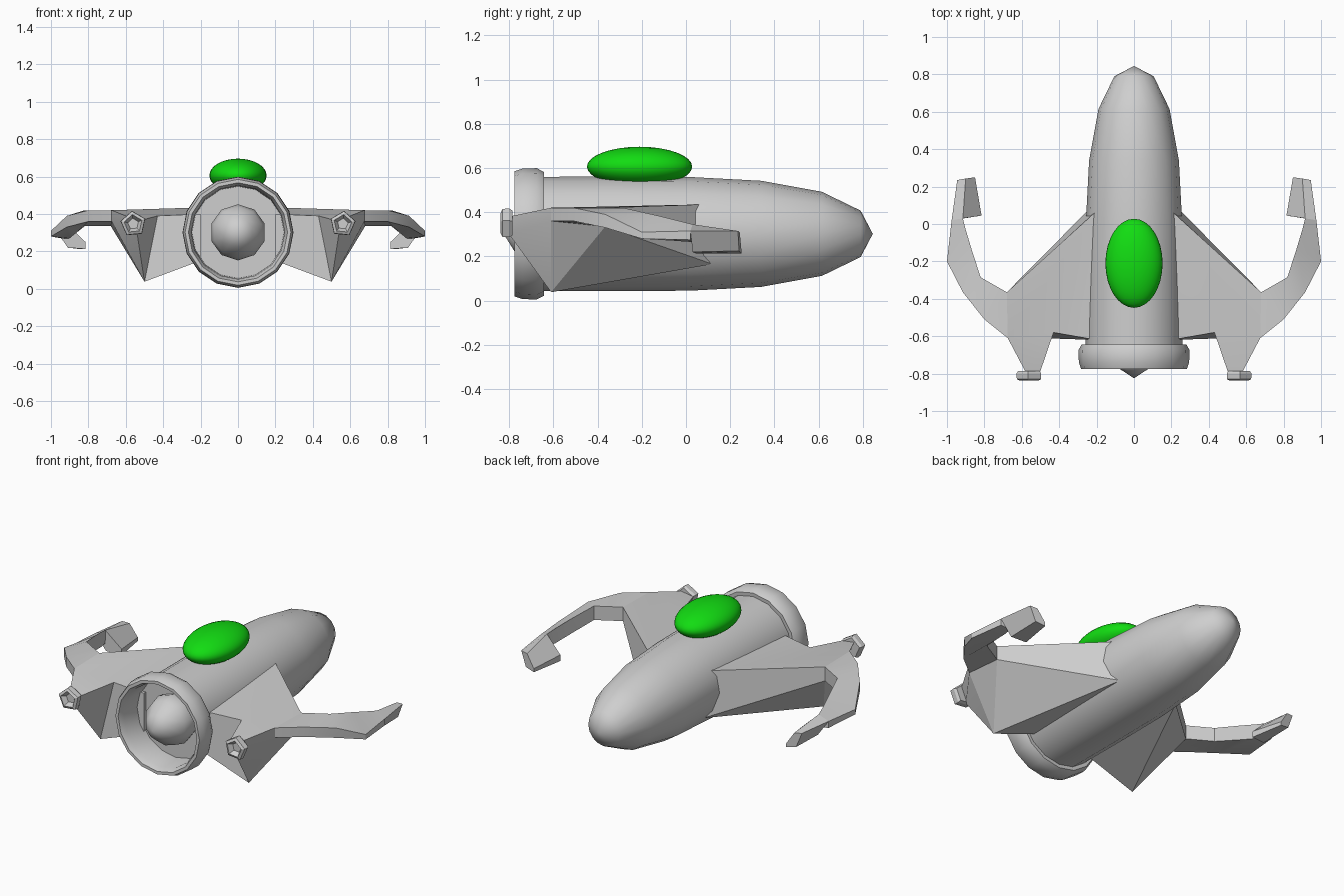
import bpy, bmesh, math
from mathutils import Vector

cube = bpy.data.objects.get("Cube")
if cube:
    bpy.data.objects.remove(cube, do_unlink=True)

AXIS_Z = 0.302


def material(name, colour):
    mat = bpy.data.materials.new(name)
    mat.use_nodes = True
    mat.diffuse_color = colour
    mat.node_tree.nodes["Principled BSDF"].inputs["Base Color"].default_value = colour
    return mat


GREY = material("light_grey", (0.62, 0.62, 0.62, 1))
GREEN = material("canopy_green", (0.006, 0.72, 0.006, 1))


def finish(obj, mat, angle):
    """Assign colour and smooth shading with sharp creases kept."""
    obj.data.materials.clear()
    obj.data.materials.append(mat)
    bpy.ops.object.select_all(action="DESELECT")
    obj.select_set(True)
    bpy.context.view_layer.objects.active = obj
    bpy.ops.object.shade_smooth_by_angle(angle=math.radians(angle))


def build(name, points, faces, angle=20, mirror=True):
    """Make a mesh part, mirrored to the other side when asked."""
    mesh = bpy.data.meshes.new(name)
    mesh.from_pydata(points, [], faces)
    bm = bmesh.new()
    bm.from_mesh(mesh)
    bmesh.ops.remove_doubles(bm, verts=bm.verts, dist=1e-5)
    bmesh.ops.recalc_face_normals(bm, faces=bm.faces)
    bm.to_mesh(mesh)
    bm.free()
    obj = bpy.data.objects.new(name, mesh)
    bpy.context.collection.objects.link(obj)
    if mirror:
        obj.modifiers.new("mirror_sides", "MIRROR")
    finish(obj, GREY, angle)
    return obj


def bridge(rows):
    """Faces joining neighbouring rings that all have the same size."""
    count = len(rows[0])
    points = [p for row in rows for p in row]
    faces = []
    for i in range(len(rows) - 1):
        for j in range(count):
            k = (j + 1) % count
            faces.append((i * count + j, i * count + k,
                          (i + 1) * count + k, (i + 1) * count + j))
    return points, faces


def loft(name, rows, angle=20):
    points, faces = bridge(rows)
    count = len(rows[0])
    faces += [tuple(range(count)), tuple(range(len(points) - count, len(points)))]
    return build(name, points, faces, angle)


def turned(name, profile, sides):
    """Revolve (radius, y) pairs about the long axis of the hull."""
    rows = []
    for radius, y in profile:
        turns = [math.tau * j / sides for j in range(sides)]
        rows.append([(radius * math.sin(t), y, AXIS_Z + radius * math.cos(t))
                     for t in turns])
    points, faces = bridge(rows)
    return build(name, points, faces, 45, mirror=False)


# Hull with a rounded nose
turned("hull", [(0, 0.845), (0.105, 0.79), (0.19, 0.615), (0.24, 0.34),
                (0.257, 0.02), (0.259, -0.3), (0.258, -0.65)], 16)

# Engine rim with its recessed inside
turned("engine_rim", [(0.25, -0.645), (0.28, -0.643), (0.297, -0.675),
                      (0.295, -0.74), (0.283, -0.775), (0.265, -0.775),
                      (0.25, -0.74), (0.246, -0.6), (0, -0.6)], 16)

# Engine plug
turned("engine_plug", [(0, -0.825), (0.08, -0.775), (0.135, -0.7),
                       (0.15, -0.64), (0.14, -0.59)], 10)

# Canopy
bpy.ops.mesh.primitive_uv_sphere_add(segments=32, ring_count=16,
                                     location=(0, -0.21, 0.606))
canopy = bpy.context.object
canopy.name = "canopy"
canopy.scale = (0.153, 0.238, 0.09)
finish(canopy, GREEN, 60)

# Wing: flat top, deep front edge, and a keel that drops to a rear point
wing = {
    "root_front": (0.2, 0.07, 0.435), "root_back": (0.2, -0.62, 0.4),
    "elbow_front": (0.68, -0.365, 0.42), "elbow_back": (0.675, -0.61, 0.42),
    "notch": (0.43, -0.58, 0.39),
    "under_front": (0.68, -0.365, 0.335), "under_back": (0.675, -0.61, 0.36),
    "keel_front": (0.2, 0.12, 0.165), "keel_point": (0.5, -0.61, 0.038),
    "keel_back": (0.2, -0.62, 0.15),
    "tail_out": (0.575, -0.8, 0.38), "tail_in": (0.505, -0.8, 0.37),
    "tail_low": (0.54, -0.8, 0.3),
}
panels = [
    "root_front elbow_front elbow_back notch", "root_front notch root_back",
    "notch elbow_back tail_out tail_in",
    "root_front keel_front under_front elbow_front",
    "keel_front keel_point under_front", "under_front keel_point under_back",
    "under_back keel_point tail_low", "elbow_front under_front under_back elbow_back",
    "elbow_back under_back tail_low tail_out", "notch tail_in tail_low keel_point",
    "root_back notch keel_point keel_back", "tail_out tail_in tail_low",
    "keel_front keel_back keel_point", "root_front root_back keel_back keel_front",
]
order = list(wing)
build("wing", list(wing.values()),
      [tuple(order.index(n) for n in panel.split()) for panel in panels])


def arm_section(inner, outer, inner_z, outer_z, inner_deep, outer_deep):
    return [(*inner, inner_z), (*outer, outer_z),
            (*outer, outer_z - outer_deep), (*inner, inner_z - inner_deep)]


# Curved arm sweeping out and forward from the wing
loft("wing_arm", [
    arm_section((0.68, -0.365), (0.675, -0.61), 0.42, 0.42, 0.085, 0.06),
    arm_section((0.82, -0.285), (0.8, -0.51), 0.42, 0.42, 0.085, 0.06),
    arm_section((0.87, -0.13), (0.915, -0.365), 0.385, 0.39, 0.09, 0.06),
    arm_section((0.9, -0.03), (1.0, -0.2), 0.36, 0.31, 0.09, 0.03),
    arm_section((0.915, 0.03), (0.975, 0.02), 0.345, 0.315, 0.08, 0.04),
])

# Inward-curled blade at the end of the arm
loft("arm_blade", [
    [(0.815, 0.045, 0.25), (0.915, 0.03, 0.345), (0.975, 0.02, 0.315),
     (0.91, 0.03, 0.22), (0.815, 0.045, 0.213)],
    [(0.85, 0.25, 0.235), (0.9, 0.243, 0.31), (0.945, 0.235, 0.315),
     (0.91, 0.24, 0.225), (0.85, 0.25, 0.213)],
])


# Tail pod with a sunken rear face
def pod_ring(y, radius):
    centre = Vector((0.56, y, 0.347))
    return [tuple(centre + radius * Vector((math.sin(t), 0, math.cos(t))))
            for t in (math.tau * j / 5 + 0.1 for j in range(5))]


loft("tail_pod", [pod_ring(-0.785, 0.06), pod_ring(-0.8, 0.07), pod_ring(-0.83, 0.068),
                  pod_ring(-0.838, 0.05), pod_ring(-0.81, 0.03)])
